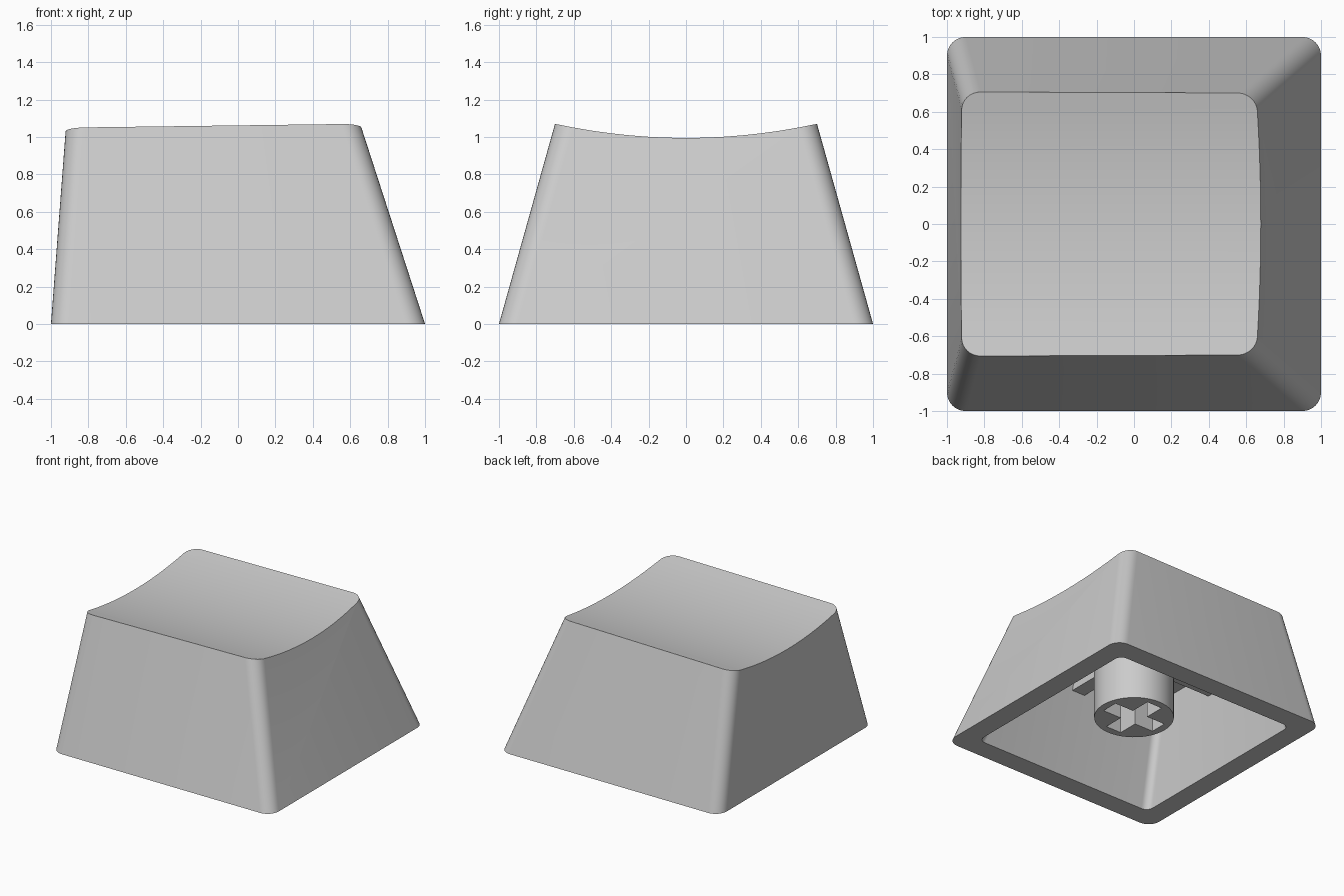
import bpy
import bmesh
import math

if "Cube" in bpy.data.objects:
    bpy.data.objects.remove(bpy.data.objects["Cube"])

grey = bpy.data.materials.new("light grey plastic")
grey.diffuse_color = (0.6, 0.6, 0.6, 1)
grey.use_nodes = True
grey.node_tree.nodes["Principled BSDF"].inputs["Base Color"].default_value = grey.diffuse_color


def make_object(name, bm):
    bmesh.ops.recalc_face_normals(bm, faces=bm.faces)
    mesh = bpy.data.meshes.new(name)
    bm.to_mesh(mesh)
    bm.free()
    mesh.materials.append(grey)
    obj = bpy.data.objects.new(name, mesh)
    bpy.context.collection.objects.link(obj)
    return obj


def activate(obj):
    bpy.ops.object.select_all(action='DESELECT')
    obj.select_set(True)
    bpy.context.view_layer.objects.active = obj


def loft(name, loops):
    """Closed solid through matching loops of points."""
    bm = bmesh.new()
    rings = [[bm.verts.new(p) for p in loop] for loop in loops]
    n = len(rings[0])
    for a, b in zip(rings, rings[1:]):
        for i in range(n):
            j = (i + 1) % n
            bm.faces.new((a[i], a[j], b[j], b[i]))
    bm.faces.new(rings[0])
    bm.faces.new(rings[-1])
    return make_object(name, bm)


def wall_loop(z, inset, radius, steps=8):
    """Rounded rectangle following the sloping walls at height z."""
    x0, x1 = -1 + 0.076 * z + inset, 1 - 0.324 * z - inset
    y1 = 1 - 0.28 * z - inset
    corners = [(x1, y1, 1, 1), (x0, y1, -1, 1), (x0, -y1, -1, -1), (x1, -y1, 1, -1)]
    points = []
    for k, (x, y, sx, sy) in enumerate(corners):
        for i in range(steps + 1):
            a = math.pi / 2 * (k + i / steps)
            points.append((x - sx * radius + radius * math.cos(a),
                           y - sy * radius + radius * math.sin(a), z))
    return points


def box(name, x0, x1, y0, y1, z0, z1):
    return loft(name, [[(x0, y0, z), (x1, y0, z), (x1, y1, z), (x0, y1, z)]
                       for z in (z0, z1)])


def cut(target, cutter):
    mod = target.modifiers.new("cut", 'BOOLEAN')
    mod.operation = 'DIFFERENCE'
    mod.solver = 'EXACT'
    mod.object = cutter
    activate(target)
    bpy.ops.object.modifier_apply(modifier=mod.name)
    bpy.data.objects.remove(cutter)


# Outer shell, dished on top and hollow below
shell = loft("cap_shell", [wall_loop(z, 0, 0.1) for z in (0, 1.25)])
dish = []
for x in (-1.3, 1.3):
    ys = [-1.2 + 0.1 * i for i in range(25)]
    arc = [(x, y, 0.985 + 0.014 * x + 0.076 * (y / 0.7) ** 2) for y in ys]
    dish.append(arc + [(x, 1.2, 1.6), (x, -1.2, 1.6)])
cut(shell, loft("dish_cutter", dish))
cut(shell, loft("cavity_cutter", [wall_loop(z, 0.17, 0.06) for z in (-0.1, 0.83)]))

# Round mounting stem with a cross-shaped socket
stem = loft("stem", [[(0.3 * math.cos(math.tau * i / 48), 0.3 * math.sin(math.tau * i / 48), z)
                      for i in range(48)] for z in (0.14, 0.86)])
for half_x, half_y in ((0.24, 0.07), (0.07, 0.24)):
    cut(stem, box("slot_cutter", -half_x, half_x, -half_y, half_y, 0, 0.59))

# Ribs joining the stem to the walls
ribs = [box("left_rib", -0.82, -0.26, -0.06, 0.06, 0.64, 0.86),
        box("right_rib", 0.26, 0.66, -0.06, 0.06, 0.64, 0.86),
        box("front_rib", -0.06, 0.06, -0.7, -0.26, 0.64, 0.86),
        box("back_rib", -0.06, 0.06, 0.26, 0.7, 0.64, 0.86)]

# Smooth rounded corners, crisp edges
for obj in (shell, stem):
    activate(obj)
    bpy.ops.object.shade_smooth_by_angle(angle=math.radians(30))
